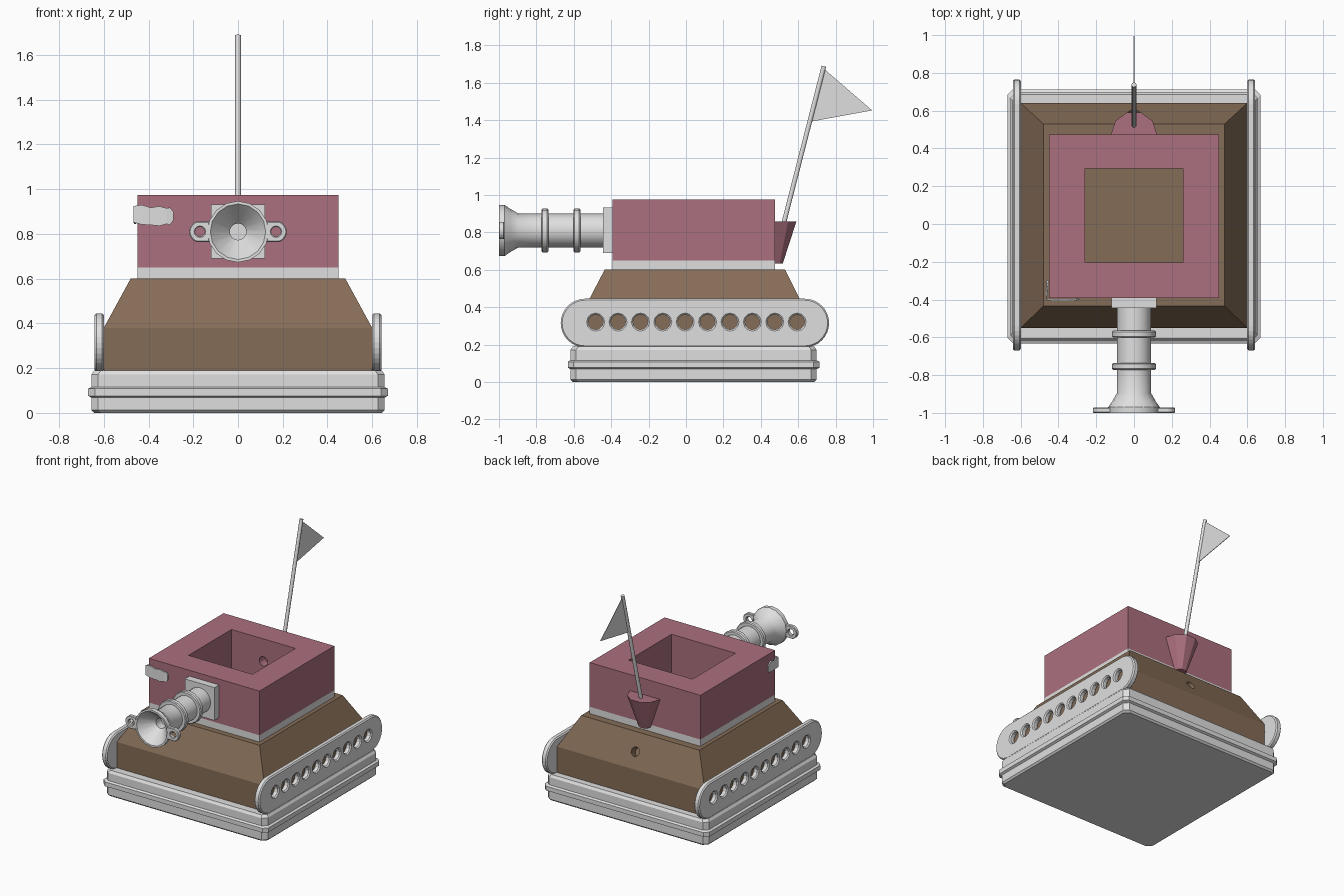
import bpy, bmesh, math
from mathutils import Vector, Matrix

if "Cube" in bpy.data.objects:
    bpy.data.objects.remove(bpy.data.objects["Cube"])


def material(name, rgb):
    m = bpy.data.materials.new(name)
    m.diffuse_color = (*rgb, 1)
    m.use_nodes = True
    m.node_tree.nodes["Principled BSDF"].inputs["Base Color"].default_value = m.diffuse_color
    return m


GREY = material("light grey", (0.74, 0.74, 0.74))
PINK = material("dusty pink", (0.41, 0.16, 0.21))
BROWN = material("brown", (0.235, 0.152, 0.095))


def finish(name, bm, mat, smooth=None):
    bmesh.ops.recalc_face_normals(bm, faces=bm.faces)
    me = bpy.data.meshes.new(name)
    bm.to_mesh(me)
    bm.free()
    me.materials.append(mat)
    ob = bpy.data.objects.new(name, me)
    bpy.context.collection.objects.link(ob)
    if smooth:
        bpy.ops.object.select_all(action='DESELECT')
        ob.select_set(True)
        bpy.context.view_layer.objects.active = ob
        bpy.ops.object.shade_smooth_by_angle(angle=math.radians(smooth))
    return ob


def loft(name, rings, mat, cap=True, loop=False, smooth=None):
    """Skin a list of equal-length closed rings."""
    bm = bmesh.new()
    vs = [[bm.verts.new(p) for p in r] for r in rings]
    pairs = list(zip(vs, vs[1:])) + ([(vs[-1], vs[0])] if loop else [])
    n = len(vs[0])
    for a, b in pairs:
        for i in range(n):
            j = (i + 1) % n
            bm.faces.new((a[i], a[j], b[j], b[i]))
    if cap and not loop:
        bm.faces.new(vs[0])
        bm.faces.new(vs[-1])
    return finish(name, bm, mat, smooth)


def rect(x, y0, y1, z, c=0):
    """Rectangle ring, optionally with cut corners."""
    if not c:
        return [(-x, y0, z), (x, y0, z), (x, y1, z), (-x, y1, z)]
    return [(-x + c, y0, z), (x - c, y0, z), (x, y0 + c, z), (x, y1 - c, z),
            (x - c, y1, z), (-x + c, y1, z), (-x, y1 - c, z), (-x, y0 + c, z)]


def tube(name, a, b, r, mat, seg=12, smooth=None):
    a, b = Vector(a), Vector(b)
    q = (b - a).to_track_quat('Z', 'Y')
    ring = [q @ Vector((r * math.cos(t), r * math.sin(t), 0))
            for t in (2 * math.pi * i / seg for i in range(seg))]
    return loft(name, [[p + v for v in ring] for p in (a, b)], mat, smooth=smooth)


def cut(ob, cutter):
    m = ob.modifiers.new("hole", 'BOOLEAN')
    m.operation, m.solver, m.object = 'DIFFERENCE', 'EXACT', cutter
    cutter.hide_render = True
    cutter.hide_viewport = False
    dg = bpy.context.evaluated_depsgraph_get()
    ob.data = bpy.data.meshes.new_from_object(ob.evaluated_get(dg))
    ob.modifiers.clear()
    bpy.data.objects.remove(cutter)


def arc(cx, cy, r, a0, a1, n):
    return [(cx + r * math.cos(math.radians(a0 + (a1 - a0) * i / n)),
             cy + r * math.sin(math.radians(a0 + (a1 - a0) * i / n))) for i in range(n + 1)]


def plate(name, outlines, thick, bevel, matrix, mat):
    """Flat plate with holes, from a filled and extruded curve."""
    cu = bpy.data.curves.new(name, 'CURVE')
    cu.dimensions, cu.fill_mode = '2D', 'BOTH'
    cu.extrude, cu.bevel_depth = thick / 2 - bevel, bevel
    cu.offset, cu.bevel_resolution = -bevel, 0
    for pts in outlines:
        sp = cu.splines.new('POLY')
        sp.points.add(len(pts) - 1)
        for p, (x, y) in zip(sp.points, pts):
            p.co = (x, y, 0, 1)
        sp.use_cyclic_u = True
    tmp = bpy.data.objects.new(name + "_curve", cu)
    bpy.context.collection.objects.link(tmp)
    dg = bpy.context.evaluated_depsgraph_get()
    me = bpy.data.meshes.new_from_object(tmp.evaluated_get(dg))
    bpy.data.objects.remove(tmp)
    bm = bmesh.new()
    bm.from_mesh(me)
    for f in bm.faces:
        f.material_index = 0
        f.smooth = False
    bmesh.ops.remove_doubles(bm, verts=bm.verts, dist=1e-5)
    bm.transform(matrix)
    return finish(name, bm, mat)


# base with a raised band around it
levels = [(0, -.012), (.012, 0), (.068, 0), (.076, .015), (.108, .015), (.116, 0),
          (.172, 0), (.19, -.012)]
loft("base", [rect(.655 + g, -.617 - g, .698 + g, z, .03) for z, g in levels], GREY)

# hull with sloped upper half and a round port at the back
hull = loft("hull", [rect(.6, -.55, .64, .185), rect(.6, -.55, .64, .38),
                     rect(.48, -.435, .53, .6)], BROWN)
cut(hull, tube("port_cutter", (0, .54, .46), (0, .66, .52), .033, BROWN))

# side track plates with ten holes each
stadium = arc(.635, .315, .13, -90, 90, 16) + arc(-.54, .315, .13, 90, 270, 16)
holes = [arc(-.483 + .1197 * i, .32, .04, 0, 330, 11) for i in range(10)]
for s, side in ((-1, "left"), (1, "right")):
    mat4 = Matrix.Translation((s * .62, 0, 0)) @ \
        Matrix.Rotation(math.pi / 2, 4, 'Z') @ Matrix.Rotation(math.pi / 2, 4, 'X')
    plate(side + "_track", [stadium] + holes, .042, .008, mat4, GREY)


# turret collar and hollow turret
def frame(name, z0, z1, mat):
    out, inn = (.45, -.393, .475), (.26, -.203, .295)
    return loft(name, [rect(*out, z0), rect(*out, z1), rect(*inn, z1), rect(*inn, z0)],
                mat, loop=True)


frame("turret_collar", .598, .65, GREY)
turret = frame("turret", .65, .975, PINK)
cut(turret, tube("bore_cutter", (0, .2, .81), (0, .36, .81), .035, PINK))

# gun mount and turned barrel with two rings and a flared muzzle
loft("gun_mount", [[(x, y, z) for x, z in ((-.12, .69), (.12, .69), (.12, .932), (-.12, .932))]
                   for y in (-.39, -.445)], GREY)
profile = [(-.40, .09)]
for c in (-.583, -.754):
    profile += [(c + .018, .09), (c + .018, .111), (c + .012, .117),
                (c - .012, .117), (c - .018, .111), (c - .018, .09)]
profile += [(-.895, .09), (-.94, .116), (-.97, .137), (-1, .137), (-1, .124),
            (-.90, .037), (-.84, .037)]
loft("gun_barrel", [[(r * math.cos(t), y, .81 + r * math.sin(t))
                     for t in (2 * math.pi * i / 16 for i in range(16))]
                    for y, r in profile], GREY, smooth=30)

# muzzle ears with eyelets
for s, side in ((-1, "left"), (1, "right")):
    ear = [(.128, -.045)] + arc(.17, 0, .048, -75, 75, 10) + [(.128, .045)]
    outl = [[(s * x, y) for x, y in o] for o in (ear, arc(.17, 0, .022, 0, 330, 11))]
    plate(side + "_muzzle_ear", outl, .028, .004,
          Matrix.Translation((0, -.986, .81)) @ Matrix.Rotation(math.pi / 2, 4, 'X'), GREY)

# ragged strip wrapped around the turret's front corner
strip = [(-.458, -.30, .90, .85), (-.460, -.33, .925, .845), (-.462, -.36, .915, .85),
         (-.464, -.402, .925, .852), (-.43, -.402, .93, .842), (-.39, -.402, .918, .84),
         (-.35, -.402, .924, .836), (-.32, -.402, .915, .845), (-.305, -.4, .918, .84),
         (-.29, -.398, .90, .86)]
bm = bmesh.new()
cols = [(bm.verts.new((x, y, b)), bm.verts.new((x, y, t))) for x, y, t, b in strip]
for a, b in zip(cols, cols[1:]):
    bm.faces.new((a[0], b[0], b[1], a[1]))
tape = finish("corner_strip", bm, GREY)
tape.modifiers.new("thickness", 'SOLIDIFY').thickness = .009
tape.modifiers["thickness"].offset = 0

# tapered flag socket behind the turret
loft("flag_socket", [[(r * math.cos(t), .474 + r * math.sin(t), z)
                      for t in (math.pi * i / 5 for i in range(6))]
                     for z, r in ((.632, .045), (.857, .122))], PINK)

# leaning pole and pennant
tube("flag_pole", (0, .505, .78), (0, .737, 1.688), .013, GREY, 10, smooth=40)
loft("pennant", [[(x, .737, 1.675), (x, .995, 1.452), (x, .668, 1.392)]
                 for x in (-.002, .002)], GREY)
